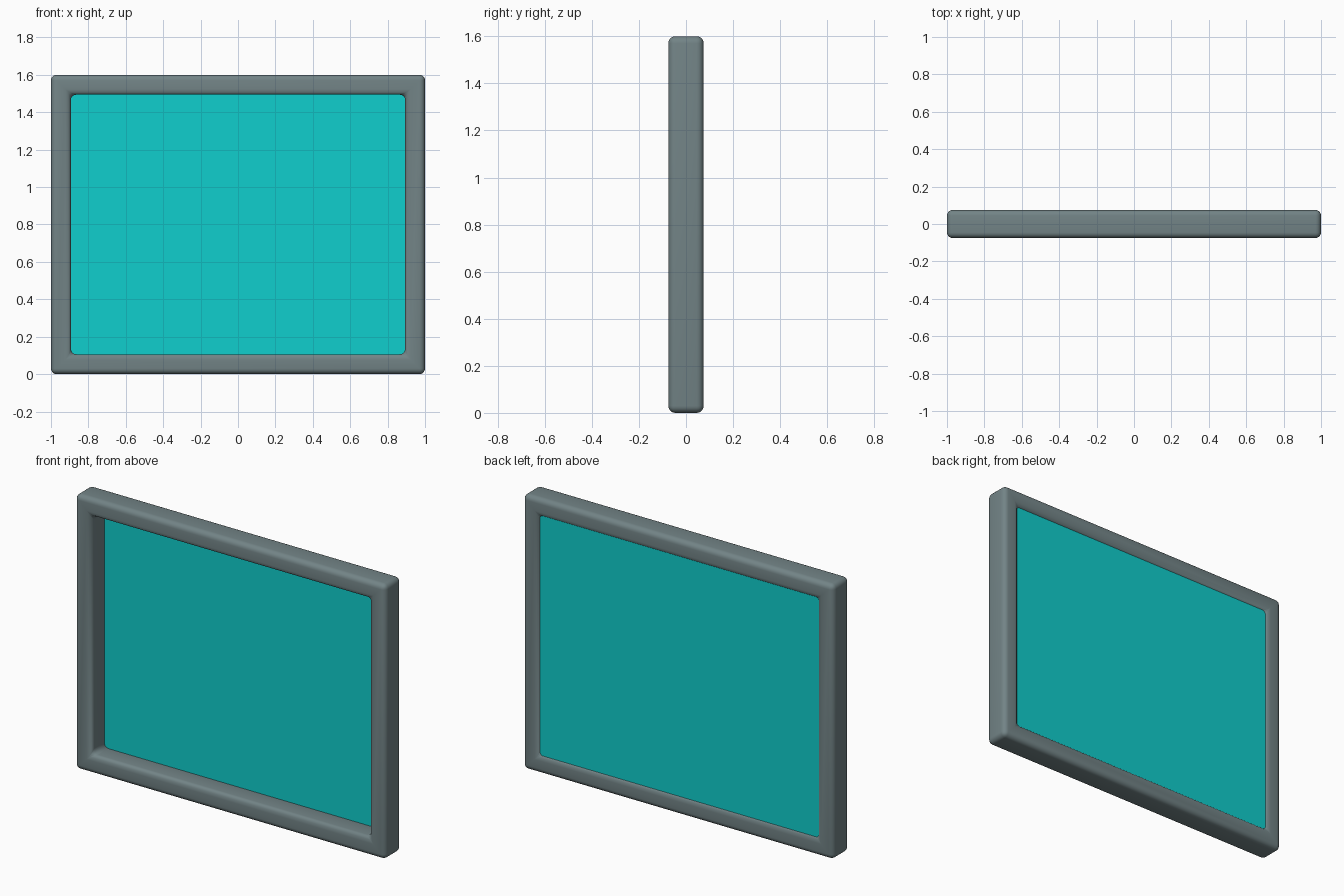
import bpy, bmesh

if "Cube" in bpy.data.objects:
    bpy.data.objects.remove(bpy.data.objects["Cube"])

W, H, D = 1.0, 1.6, 0.075     # half width, height, half depth
BORDER, RADIUS = 0.106, 0.03


def material(name, rgb):
    m = bpy.data.materials.new(name)
    m.diffuse_color = (*rgb, 1)
    m.use_nodes = True
    m.node_tree.nodes["Principled BSDF"].inputs["Base Color"].default_value = m.diffuse_color
    return m


def add_object(name, bm, mat):
    bmesh.ops.recalc_face_normals(bm, faces=bm.faces)
    me = bpy.data.meshes.new(name)
    bm.to_mesh(me)
    bm.free()
    me.materials.append(mat)
    ob = bpy.data.objects.new(name, me)
    bpy.context.collection.objects.link(ob)
    return ob


def rectangle(bm, inset, y):
    x, lo, hi = W - inset, inset, H - inset
    return [bm.verts.new((px, y, pz)) for px, pz in
            ((-x, lo), (x, lo), (x, hi), (-x, hi))]


grey = material("slate grey", (0.17, 0.23, 0.24))
teal = material("turquoise", (0.005, 0.62, 0.61))

# Frame: rectangular section swept round four mitred corners, then rounded
bm = bmesh.new()
loops = [rectangle(bm, i, y) for i, y in
         ((0, -D), (0, D), (BORDER, D), (BORDER, -D))]
for a, b in zip(loops, loops[1:] + loops[:1]):
    for i in range(4):
        j = (i + 1) % 4
        bm.faces.new((a[i], a[j], b[j], b[i]))
frame = add_object("frame", bm, grey)
bevel = frame.modifiers.new("rounded edges", 'BEVEL')
bevel.width = RADIUS
bevel.segments = 5
bevel.limit_method = 'ANGLE'
bpy.context.view_layer.objects.active = frame
frame.select_set(True)
bpy.ops.object.modifier_apply(modifier=bevel.name)
bpy.ops.object.shade_smooth_by_angle()

# Panel: thin sheet set near the back, its rim hidden inside the frame
bm = bmesh.new()
front, back = (rectangle(bm, BORDER - 0.03, y) for y in (0.05, 0.06))
bm.faces.new(front)
bm.faces.new(back)
for i in range(4):
    j = (i + 1) % 4
    bm.faces.new((front[i], front[j], back[j], back[i]))
add_object("panel", bm, teal)
